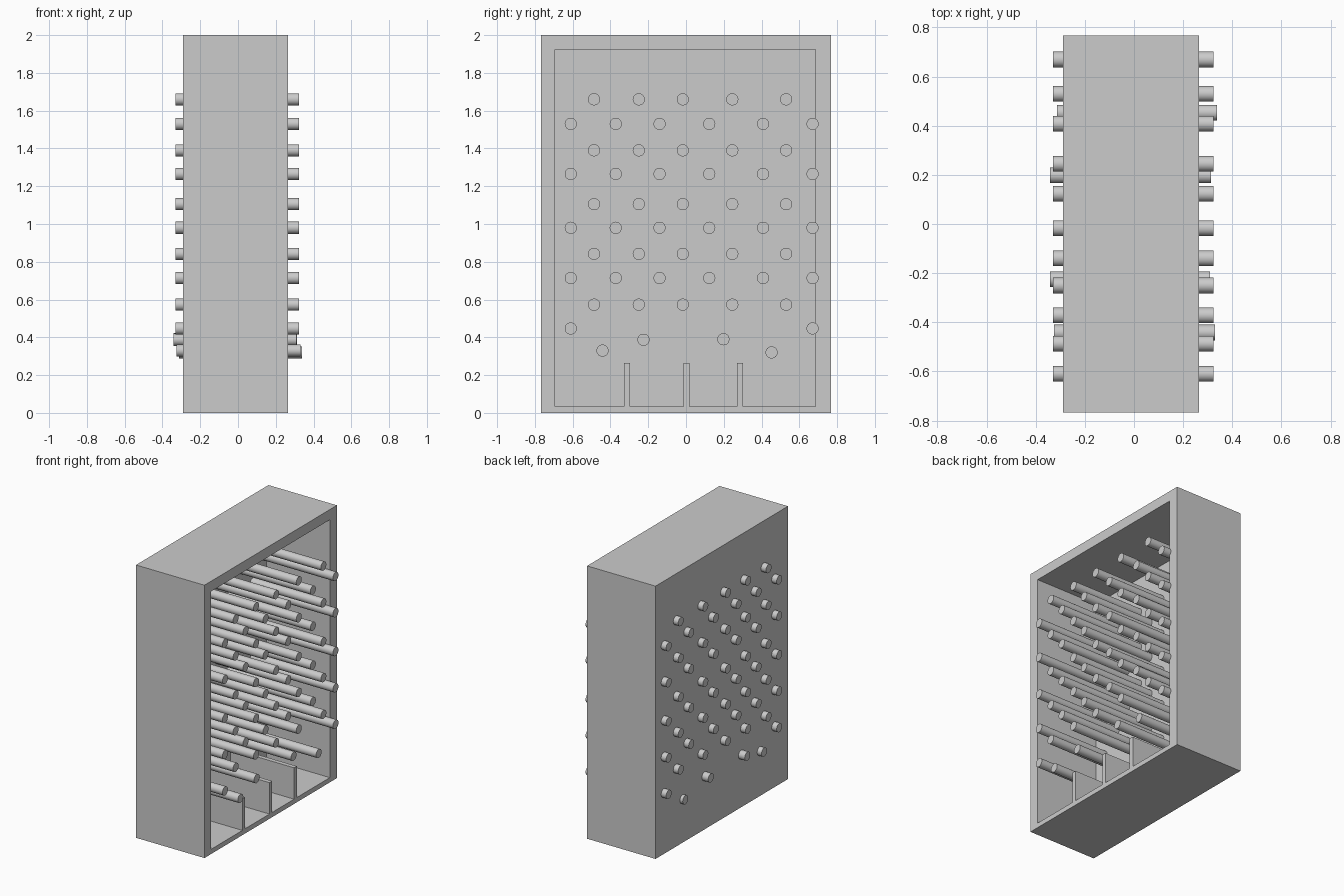
import bpy, math

if "Cube" in bpy.data.objects:
    bpy.data.objects.remove(bpy.data.objects["Cube"])

X0, X1 = -0.29, 0.265      # cabinet back and open front
W = 0.767                  # half width
Y0, Y1 = -0.693, 0.685     # inner side faces


def box(name, x, y, z):
    bpy.ops.mesh.primitive_cube_add(size=1, location=[(a + b) / 2 for a, b in (x, y, z)])
    ob = bpy.context.object
    ob.name = name
    ob.scale = [b - a for a, b in (x, y, z)]
    bpy.ops.object.transform_apply(location=False, rotation=False, scale=True)
    return ob


def peg(name, y, z, x0=-0.33, x1=0.323):
    bpy.ops.mesh.primitive_cylinder_add(vertices=32, radius=0.032, depth=x1 - x0,
                                        location=((x0 + x1) / 2, y, z),
                                        rotation=(0, math.pi / 2, 0))
    ob = bpy.context.object
    ob.name = name
    bpy.ops.object.shade_smooth_by_angle()
    return ob


# Cabinet: open-fronted case
box("back_panel", (X0, X0 + 0.04), (Y0, Y1), (0.035, 1.925))
box("left_side", (X0, X1), (-W, Y0), (0, 2))
box("right_side", (X0, X1), (Y1, W), (0, 2))
box("top_panel", (X0, X1), (Y0, Y1), (1.925, 2))
box("floor_panel", (X0, X1), (Y0, Y1), (0, 0.035))

# Dividers between the catch bins
for y in (-0.312, 0.002, 0.287):
    box("bin_divider", (X0 + 0.04, X1), (y - 0.016, y + 0.016), (0.035, 0.265))

# Staggered rows of pegs
for z in (1.66, 1.39, 1.105, 0.842, 0.573):
    for y in (-0.487, -0.25, -0.017, 0.245, 0.53):
        peg("peg", y, z)
for z in (1.53, 1.265, 0.98, 0.714):
    for y in (-0.61, -0.372, -0.14, 0.123, 0.408, 0.67):
        peg("peg", y, z)
for y in (-0.61, 0.67):
    peg("peg", y, 0.447)

# Loose lower pegs above the bins
for y, z, x0, x1 in ((-0.442, 0.33, -0.325, 0.33), (-0.225, 0.387, -0.341, 0.31),
                     (0.198, 0.39, -0.341, 0.313), (0.453, 0.32, -0.313, 0.338)):
    peg("lower_peg", y, z, x0, x1)
